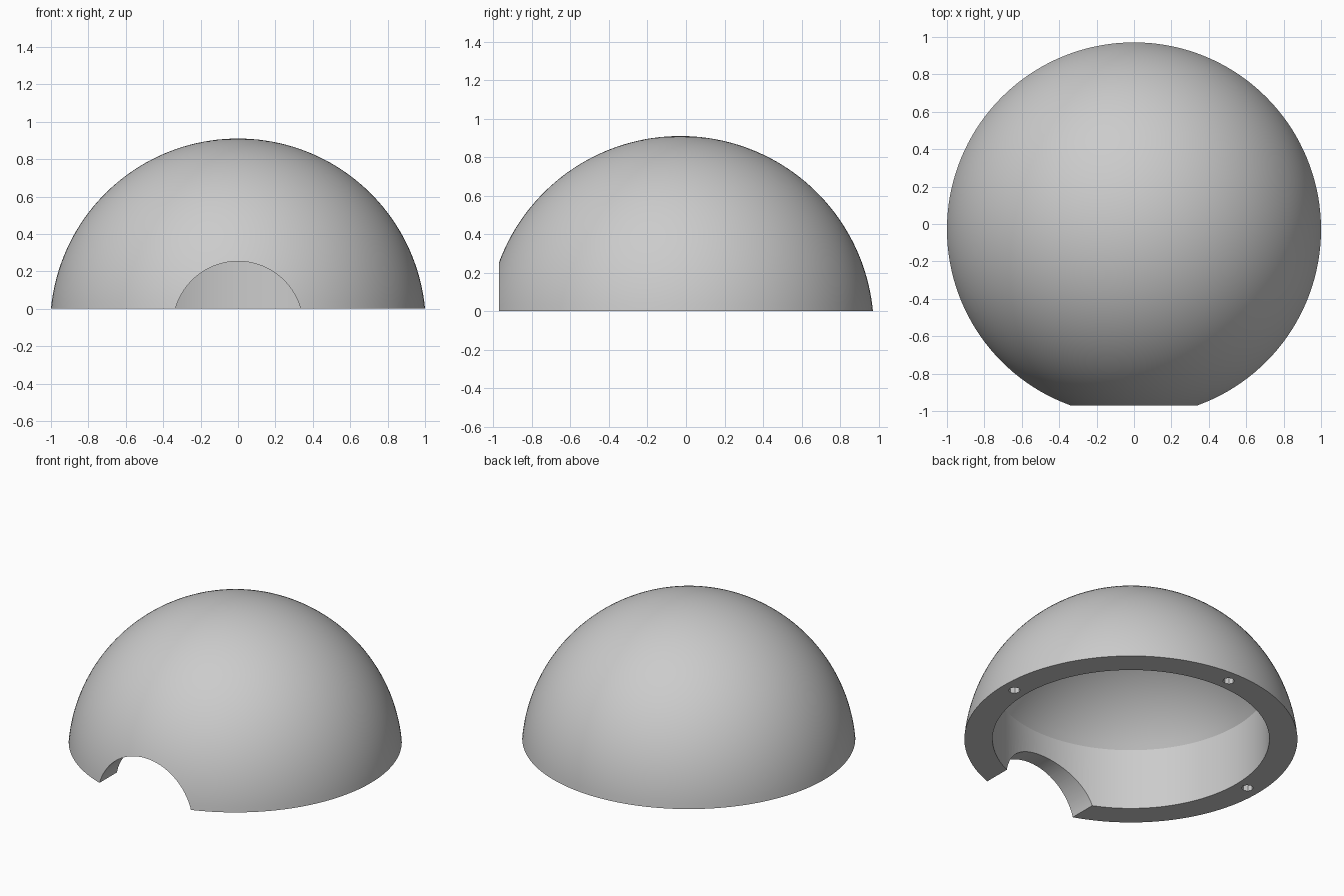
import bpy, bmesh
from math import sin, cos, pi, asin, acos, radians
from mathutils import Matrix, Vector

cube = bpy.data.objects.get("Cube")
if cube:
    bpy.data.objects.remove(cube, do_unlink=True)

CY, CZ = -0.029, -0.0945         # shared centre of the dome, cavity and doorway
OUTER, INNER = 1.0045, 0.9686    # sphere radii
BORE = 0.831                     # radius of the straight cavity wall
DOOR = 0.348                     # doorway radius
STEPS = 144

grey = bpy.data.materials.new("light_grey")
grey.use_nodes = True
colour = (0.6, 0.6, 0.6, 1)
grey.diffuse_color = colour
grey.node_tree.nodes["Principled BSDF"].inputs["Base Color"].default_value = colour


def make_object(name, bm):
    mesh = bpy.data.meshes.new(name)
    bm.to_mesh(mesh)
    bm.free()
    mesh.materials.append(grey)
    obj = bpy.data.objects.new(name, mesh)
    bpy.context.collection.objects.link(obj)
    return obj


def arc(radius, start, end, count):
    angles = [start + (end - start) * i / count for i in range(count + 1)]
    return [Vector((radius * cos(a), 0, CZ + radius * sin(a))) for a in angles]


def cylinder(name, radius, depth, sides, matrix):
    bm = bmesh.new()
    bmesh.ops.create_cone(bm, cap_ends=True, segments=sides, radius1=radius,
                          radius2=radius, depth=depth, matrix=matrix)
    obj = make_object(name, bm)
    obj.hide_render = True
    return obj


# Dome shell: outer arc, flat rim, straight bore and inner arc, turned about z
profile = arc(OUTER, pi / 2, asin(-CZ / OUTER), 40)
profile.append(Vector((BORE, 0, 0)))
profile += arc(INNER, acos(BORE / INNER), pi / 2, 28)
bm = bmesh.new()
verts = [bm.verts.new(p) for p in profile]
edges = [bm.edges.new(pair) for pair in zip(verts, verts[1:])]
bmesh.ops.spin(bm, geom=verts + edges, cent=(0, 0, 0), axis=(0, 0, 1),
               angle=2 * pi, steps=STEPS, use_duplicate=False)
bmesh.ops.remove_doubles(bm, verts=bm.verts[:], dist=0.0001)
bmesh.ops.dissolve_degenerate(bm, edges=bm.edges[:], dist=0.0001)
bmesh.ops.recalc_face_normals(bm, faces=bm.faces[:])
bmesh.ops.translate(bm, verts=bm.verts[:], vec=(0, CY, 0))
dome = make_object("dome_shell", bm)

# Arched doorway at the front
turn = Matrix.Rotation(pi / 2, 4, 'X')
cutters = [cylinder("doorway_cutter", DOOR, 0.8, 96,
                    Matrix.Translation((0, CY - 0.85, CZ)) @ turn)]

# Small sockets in the rim at the left, back and right
for i, (dx, dy) in enumerate([(1, 0), (0, 1), (-1, 0)]):
    place = Matrix.Translation((0.913 * dx, CY + 0.913 * dy, 0))
    cutters.append(cylinder(f"socket_cutter_{i}", 0.036, 0.2, 8, place))

bpy.context.view_layer.objects.active = dome
for cutter in cutters:
    mod = dome.modifiers.new(cutter.name, 'BOOLEAN')
    mod.operation = 'DIFFERENCE'
    mod.solver = 'EXACT'
    mod.object = cutter
    bpy.ops.object.modifier_apply(modifier=mod.name)
    bpy.data.objects.remove(cutter, do_unlink=True)

# Smooth curves with crisp rim, doorway and bore edges
bpy.ops.object.select_all(action='DESELECT')
dome.select_set(True)
bpy.ops.object.shade_smooth_by_angle(angle=radians(25))
